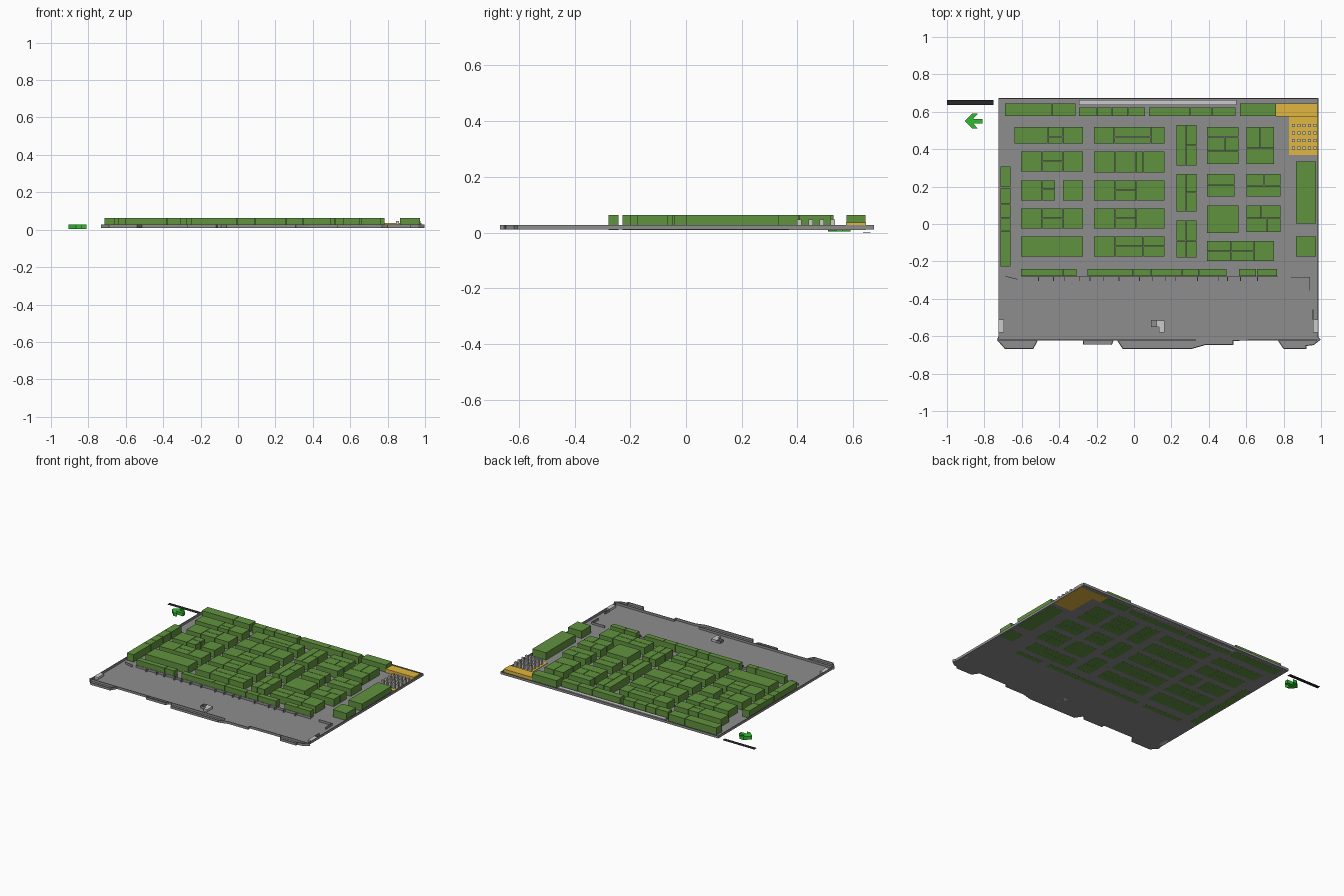
import bpy, bmesh, math
from mathutils import Matrix, Vector

if "Cube" in bpy.data.objects:
    bpy.data.objects.remove(bpy.data.objects["Cube"])

BASE, RIM, TOP = 0.010, 0.027, 0.0625


def material(name, rgb):
    m = bpy.data.materials.new(name)
    m.diffuse_color = (*rgb, 1)
    m.use_nodes = True
    m.node_tree.nodes["Principled BSDF"].inputs["Base Color"].default_value = m.diffuse_color
    return m


GREEN = material("booth_green", (0.12, 0.29, 0.05))
FLOOR = material("floor_grey", (0.27, 0.27, 0.27))
YELLOW = material("food_yellow", (0.75, 0.47, 0.05))
ARROW = material("arrow_green", (0.03, 0.5, 0.03))
DARK = material("sign_dark", (0.02, 0.02, 0.02))


def finish(name, bm, mat=None):
    bmesh.ops.recalc_face_normals(bm, faces=bm.faces[:])
    me = bpy.data.meshes.new(name)
    bm.to_mesh(me)
    bm.free()
    ob = bpy.data.objects.new(name, me)
    bpy.context.collection.objects.link(ob)
    if mat:
        me.materials.append(mat)
    return ob


def add_box(bm, x0, x1, y0, y1, z0, z1):
    m = Matrix.Translation(((x0 + x1) / 2, (y0 + y1) / 2, (z0 + z1) / 2))
    m = m @ Matrix.Diagonal((x1 - x0, y1 - y0, z1 - z0, 1))
    bmesh.ops.create_cube(bm, size=1, matrix=m)


def box(name, x0, x1, y0, y1, z0, z1, mat=None):
    bm = bmesh.new()
    add_box(bm, x0, x1, y0, y1, z0, z1)
    return finish(name, bm, mat)


def prism(name, pts, z0, z1, mat=None):
    bm = bmesh.new()
    f = bm.faces.new([bm.verts.new((x, y, z0)) for x, y in pts])
    new = bmesh.ops.extrude_face_region(bm, geom=[f])["geom"]
    bmesh.ops.translate(bm, vec=(0, 0, z1 - z0),
                        verts=[v for v in new if isinstance(v, bmesh.types.BMVert)])
    return finish(name, bm, mat)


def wall(name, pts, t=0.005, z1=RIM):
    """Thin upright wall following a polyline."""
    bm = bmesh.new()
    for a, b in zip(pts, pts[1:]):
        a, b = Vector(a), Vector(b)
        d, c = b - a, (a + b) / 2
        m = Matrix.Translation((c.x, c.y, (BASE + z1) / 2))
        m = m @ Matrix.Rotation(math.atan2(d.y, d.x), 4, 'Z')
        m = m @ Matrix.Diagonal((d.length + t * 0.8, t, z1 - BASE, 1))
        bmesh.ops.create_cube(bm, size=1, matrix=m)
    return finish(name, bm, FLOOR)


def booths(name, xs, ys, splits=None, rows=False):
    """Block of booths: columns at xs between ys, each column cut at splits[i].
    With rows=True the roles of x and y are swapped."""
    bm, g, splits = bmesh.new(), 0.0015, splits or {}
    a, b = (ys, xs) if rows else (xs, ys)
    for i in range(len(a) - 1):
        cuts = [b[0], *splits.get(i, []), b[-1]]
        for c0, c1 in zip(cuts, cuts[1:]):
            r = (a[i] + g, a[i + 1] - g, c0 + g, c1 - g)
            if rows:
                r = r[2:] + r[:2]
            add_box(bm, *r, BASE - 0.0006, TOP)
    return finish(name, bm, GREEN)


# Floor plate with stepped entrance front
front = [(-0.73, -0.62), (-0.69, -0.665), (-0.54, -0.665), (-0.515, -0.62),
         (-0.27, -0.62), (-0.27, -0.643), (-0.12, -0.643), (-0.11, -0.62),
         (-0.09, -0.62), (-0.06, -0.665), (0.31, -0.665), (0.38, -0.645),
         (0.53, -0.645), (0.53, -0.622), (0.77, -0.62), (0.80, -0.665),
         (0.92, -0.665), (0.92, -0.65), (0.96, -0.645), (0.995, -0.618)]
outline = front + [(0.983, -0.605), (0.983, 0.672), (-0.723, 0.672), (-0.723, -0.605)]
prism("hall_floor", outline, BASE, BASE + 0.001, FLOOR)
wall("perimeter_wall", outline + outline[:1])
for i, (x0, x1) in enumerate([(-0.72, -0.515), (-0.27, -0.11), (-0.09, 0.33), (0.77, 0.98)]):
    wall(f"entrance_inner_wall_{i}", [(x0, -0.62), (x1, -0.62)])

# Interior partition stubs and service rooms
for i, x in enumerate([-0.51, -0.43, -0.37, -0.29, -0.235, -0.165, -0.08, 0.03, 0.1,
                       0.17, 0.22, 0.34, 0.45, 0.5, 0.57, 0.66]):
    wall(f"partition_stub_{i}", [(x, -0.283), (x, -0.303)], 0.004)
wall("partition_left", [(-0.685, -0.28), (-0.625, -0.295)], 0.003)
wall("partition_line", [(-0.6, -0.283), (0.77, -0.283)], 0.003)
wall("partition_right", [(0.84, -0.285), (0.94, -0.285), (0.94, -0.355)], 0.003)
wall("desk_wall", [(0.125, -0.515), (0.092, -0.515), (0.092, -0.55), (0.12, -0.55)], 0.004)
box("service_room_left", -0.723, -0.695, -0.58, -0.51, BASE, RIM)
box("service_room_right", 0.957, 0.983, -0.58, -0.51, BASE, RIM)
wall("service_room_spur", [(0.957, -0.51), (0.957, -0.46)], 0.005)
prism("service_room_centre", [(0.12, -0.515), (0.162, -0.515), (0.162, -0.58),
                              (0.135, -0.58), (0.135, -0.55), (0.12, -0.55)], BASE, RIM)
box("back_platform", -0.295, 0.547, 0.635, 0.662, BASE, RIM)

# Far left islands
booths("island_a1", [-0.64, -0.46, -0.38, -0.27], [0.43, 0.52], {1: [0.465]})
thirds = [-0.605, -0.49, -0.38, -0.27]
booths("island_a2", thirds, [0.28, 0.39], {1: [0.335]})
booths("island_a3_west", [-0.605, -0.49, -0.42], [0.125, 0.235], {1: [0.185]})
booths("island_a3_east", [-0.38, -0.27], [0.125, 0.235])
booths("island_a4", thirds, [-0.025, 0.085], {1: [0.03]})
booths("island_a5", [-0.605, -0.27], [-0.175, -0.065])

# Centre left islands
booths("island_b1", [-0.215, -0.105, 0.09, 0.165], [0.43, 0.52], {1: [0.465]})
booths("island_b2", [-0.215, -0.1, 0.01, 0.05, 0.165], [0.275, 0.39])
for n, y in ((3, 0.125), (4, -0.025)):
    booths(f"island_b{n}", [-0.215, -0.1, 0.012, 0.165], [y, y + 0.11], {1: [y + 0.055]})
booths("island_b5", [-0.215, -0.1, 0.05, 0.165], [-0.175, -0.065], {1: [-0.12], 2: [-0.12]})

# Narrow islands
pair = [0.225, 0.277, 0.335]
booths("island_c1", pair, [0.31, 0.53], {1: [0.42]})
booths("island_c2", pair, [0.065, 0.27], {1: [0.17]})
booths("island_c3", pair, [-0.18, 0.02], {0: [-0.09], 1: [-0.09]})

# Right hand islands
booths("island_d1", [0.39, 0.56], [0.32, 0.39, 0.465, 0.52], {1: [0.485]}, True)
booths("island_d2", [0.39, 0.54], [0.145, 0.21, 0.27], None, True)
booths("island_d3", [0.39, 0.56], [-0.05, 0.1])
booths("island_d4", [0.39, 0.52, 0.64, 0.75], [-0.2, -0.09], {0: [-0.145], 1: [-0.145]})
booths("island_e1", [0.6, 0.75], [0.32, 0.405, 0.52], {1: [0.675]}, True)
booths("island_e2", [0.6, 0.785], [0.145, 0.205, 0.27], {1: [0.695]}, True)
booths("island_e3", [0.6, 0.785], [-0.045, 0.03, 0.1], {0: [0.71], 1: [0.68]}, True)

# Booths along the walls
booths("back_row_left", [-0.69, -0.44, -0.31], [0.575, 0.645])
booths("back_row_mid_a", [-0.295, -0.2, -0.12, -0.03, 0.06], [0.575, 0.625])
booths("back_row_mid_b", [0.08, 0.3, 0.415, 0.545], [0.575, 0.625])
booths("back_row_right", [0.565, 0.76], [0.575, 0.645])
booths("left_row", [-0.715, -0.66], [-0.23, -0.035, 0.03, 0.105, 0.195, 0.31], None, True)
booths("right_booth_long", [0.865, 0.975], [0.0, 0.335])
booths("right_booth_short", [0.865, 0.975], [-0.175, -0.065])
front_y = [-0.28, -0.24]
booths("front_row_a", [-0.605, -0.38, -0.305], front_y)
booths("front_row_b", [-0.25, -0.005, 0.09, 0.255, 0.35, 0.495], front_y)
booths("front_row_c", [0.56, 0.655, 0.765], front_y)

# Food court: counter, seating floor and tables
box("food_counter", 0.76, 0.981, 0.574, 0.645, BASE - 0.0006, 0.036, YELLOW)
box("food_floor", 0.83, 0.981, 0.37, 0.574, BASE - 0.0006, 0.014, YELLOW)
bm = bmesh.new()
for i in range(5):
    for j in range(4):
        x, y = 0.852 + i * 0.029, 0.407 + j * 0.04
        add_box(bm, x - 0.008, x + 0.008, y - 0.008, y + 0.008, 0.014, 0.046)
finish("food_tables", bm)

# Direction arrow and blank sign strip beside the hall
prism("direction_arrow", [(-0.905, 0.55), (-0.865, 0.59), (-0.835, 0.59), (-0.86, 0.562),
                          (-0.81, 0.562), (-0.81, 0.538), (-0.86, 0.538), (-0.835, 0.51),
                          (-0.865, 0.51)], 0.004, RIM, ARROW)
box("blank_sign_strip", -1.0, -0.75, 0.635, 0.662, 0.0, 0.001, DARK)
